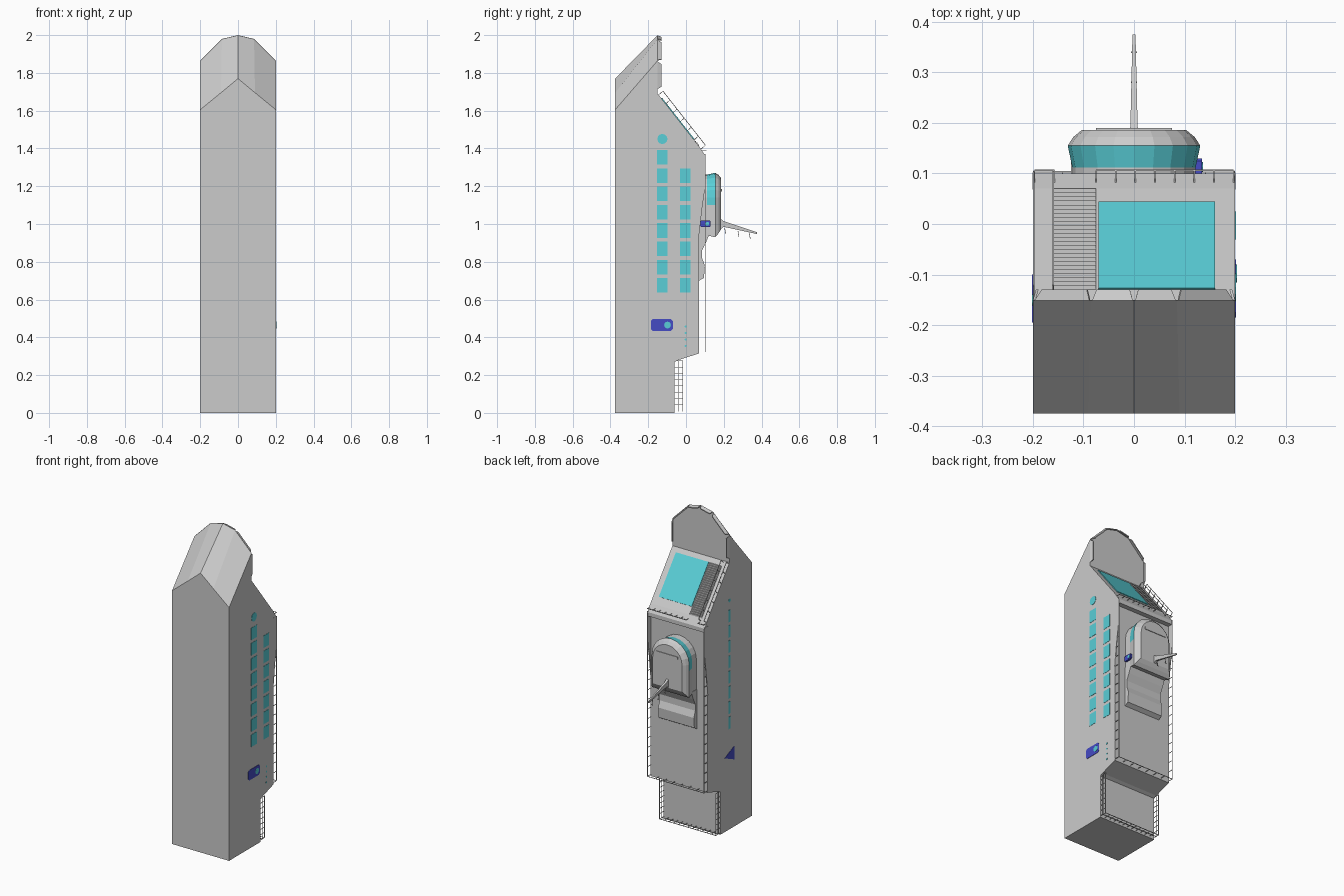
import bpy, bmesh, math
from mathutils import Vector

if "Cube" in bpy.data.objects:
    bpy.data.objects.remove(bpy.data.objects["Cube"])


def material(name, col):
    m = bpy.data.materials.new(name)
    m.diffuse_color = col
    m.use_nodes = True
    m.node_tree.nodes["Principled BSDF"].inputs["Base Color"].default_value = m.diffuse_color
    return m


CYAN = material("glass_cyan", (0.10, 0.62, 0.68, 1))
BLUE = material("marker_blue", (0.06, 0.07, 0.55, 1))


def finish(name, bm, mats=()):
    bmesh.ops.recalc_face_normals(bm, faces=bm.faces)
    me = bpy.data.meshes.new(name)
    bm.to_mesh(me)
    bm.free()
    for m in mats:
        me.materials.append(m)
    ob = bpy.data.objects.new(name, me)
    bpy.context.collection.objects.link(ob)
    return ob


def add_loft(bm, rings):
    """Skin equal-length rings and cap both ends; returns the side faces."""
    vs = [[bm.verts.new(p) for p in r] for r in rings]
    n, sides = len(vs[0]), []
    for a, b in zip(vs, vs[1:]):
        for i in range(n):
            j = (i + 1) % n
            sides.append(bm.faces.new((a[i], a[j], b[j], b[i])))
    bm.faces.new(vs[0])
    bm.faces.new(vs[-1])
    return sides


def loft(name, rings, mat=None):
    bm = bmesh.new()
    add_loft(bm, rings)
    return finish(name, bm, [mat] if mat else [])


def prism(name, yz, x0, x1, mat=None):
    return loft(name, [[(x, y, z) for y, z in yz] for x in (x0, x1)], mat)


def rect(y0, y1, z0, z1):
    return [(y0, z0), (y1, z0), (y1, z1), (y0, z1)]


def disc(y, z, r, n=12):
    return [(y + r * math.cos(2 * math.pi * i / n), z + r * math.sin(2 * math.pi * i / n)) for i in range(n)]


def bar(bm, p, q, r=0.0022):
    p, q = Vector(p), Vector(q)
    d = (q - p).normalized()
    u = d.orthogonal().normalized() * r
    v = d.cross(u)
    add_loft(bm, [[c + u, c + v, c - u, c - v] for c in (p, q)])


def rail(name, path, up, gap, levels=(1,)):
    """Posts along a path with one or more lengthwise bars."""
    bm = bmesh.new()
    up = Vector(up)
    for p, q in zip(path, path[1:]):
        p, q = Vector(p), Vector(q)
        for k in levels:
            bar(bm, p + up * k, q + up * k)
        n = max(1, round((q - p).length / gap))
        for i in range(n + 1):
            c = p.lerp(q, i / n)
            bar(bm, c, c + up, 0.0018)
    return finish(name, bm)


def slope_z(y):
    return 1.69 - 1.273 * (y + 0.15)


# hull with faceted bow
keel = [(-.2, 0), (.2, 0), (.2, 1.605), (.09, 1.695), (0, 1.77), (-.09, 1.695), (-.2, 1.605)]
deck = [(-.2, 0), (.2, 0), (.2, 1.865), (.085, 1.98), (0, 2.0), (-.085, 1.98), (-.2, 1.865)]
loft("hull", [[(x, -.375, z) for x, z in keel], [(x, -.15, z) for x, z in deck]])

# upper body: stern step, main deck, sloping front
prism("upper_body", [(-.15, 0), (-.06, 0), (-.06, .27), (-.04, .28), (.07, .315), (.07, 1.34), (.1, 1.34),
                     (.1, 1.365), (.07, slope_z(.07)), (-.15, 1.69)], -.2, .2)

# bow bulwark panels, leaning inward
edge = [(.2, 1.71)] + deck[2:] + [(-.2, 1.71)]
bm = bmesh.new()
for (ax, az), (bx, bz) in zip(edge, edge[1:]):
    a, b, c = Vector((ax, -.151, az)), Vector((bx, -.151, bz)), Vector((0, -.151, 1.75))
    rings = []
    for y, t, s in ((0, .03, 1), (.021, .1, .97)):
        p, q = a.lerp(b, t), b.lerp(a, t)
        ring = [c + (p - c) * s, c + (q - c) * s, c + (q - c) * (s - .025), c + (p - c) * (s - .025)]
        rings.append([v + Vector((0, y, 0)) for v in ring])
    add_loft(bm, rings)
finish("bow_bulwark", bm)

# tapering side bulwarks
for s, side in ((1, "right"), (-1, "left")):
    prism("bulwark_" + side, [(.068, .93), (.085, 1.08), (.102, 1.2), (.102, 1.37), (.068, 1.37)], s * .196, s * .201)

# sloped skylight
prism("skylight", [(-.13, slope_z(-.13)), (.04, slope_z(.04)), (.044, slope_z(.04) + .003),
                   (-.127, slope_z(-.13) + .003)], -.07, .16, CYAN)

# stairs beside the skylight
bm = bmesh.new()
for i in range(25):
    y0 = -.13 + i * .008
    y1 = y0 + .008
    tri = [(y0, slope_z(y0)), (y1, slope_z(y1)), (y1, slope_z(y0))]
    add_loft(bm, [[(x, y, z) for y, z in tri] for x in (-.16, -.075)])
finish("stairs", bm)

# railings
for x in (-.16, -.198):
    rail("stair_rail", [(x, -.145, slope_z(-.145)), (x, .08, slope_z(.08))], (0, .023, .02), .06)
rail("main_rail", [(.198, .07, 1.36), (.198, .07, .325), (-.198, .07, .325), (-.198, .07, 1.36)], (0, .033, 0), .06)
rail("front_rail_long", [(-.075, .08, 1.39), (.197, .08, 1.39)], (0, .026, 0), .04)
rail("front_rail_short", [(-.197, .08, 1.39), (-.157, .08, 1.39)], (0, .026, 0), .04)
rail("stern_rail", [(.197, -.06, .275), (.197, -.06, .01), (-.197, -.06, .01), (-.197, -.06, .275)],
     (0, .043, 0), .033, (.5, 1))


# control tower: arched, with a glazed upper band
def arch(y, w, zb):
    pts = [(w, zb), (w, 1.1)]
    pts += [(w * math.cos(math.pi * i / 10), 1.14 + w * math.sin(math.pi * i / 10)) for i in range(11)]
    pts += [(-w, 1.1), (-w, zb)]
    return [(x, y, z) for x, z in pts]


bm = bmesh.new()
sides = add_loft(bm, [arch(.07, .122, .94), arch(.112, .122, .94), arch(.155, .131, .93), arch(.172, .12, .95),
                      arch(.186, .103, .972)])
for f in sides:
    c = f.calc_center_median()
    if .12 < c.y < .15 and c.z > 1.1:
        f.material_index = 1
finish("control_tower", bm, [material("tower_grey", (.8, .8, .8, 1)), CYAN])
prism("radar_bar", rect(.184, .19, 1.172, 1.186), -.075, .075)

# stepped block below the tower
prism("tower_base", [(.07, .95), (.125, .95), (.105, .9), (.085, .86), (.085, .82), (.1, .78), (.095, .715),
                     (.07, .7)], -.125, .125)

# mast with hanging aerials
loft("mast", [[(-w, y, z0), (w, y, z0), (w, y, z1), (-w, y, z1)]
              for y, w, z0, z1 in ((.18, .008, .97, 1.03), (.2, .007, .985, 1.015), (.375, .003, .947, .957))])
bm = bmesh.new()
for y in (.21, .28, .34):
    z = .98 - (y - .2) * .2
    bar(bm, (0, y - .005, z), (0, y, z - .03))
    bar(bm, (-.006, y, z - .03), (.006, y, z - .03))
finish("aerials", bm)

# side windows: two columns on the right, one narrow column on the left
for s, y0, y1, n in ((1, -.153, -.097, 8), (1, -.031, .025, 7), (-1, -.16, -.14, 8)):
    for i in range(n):
        z = .637 + i * .0967
        prism("window", rect(y0, y1, z, z + .077), s * .197, s * .2015, CYAN)
prism("porthole_right", disc(-.125, 1.45, .027), .197, .2015, CYAN)
prism("porthole_left", disc(-.15, 1.45, .011), -.197, -.2015, CYAN)
for i in range(4):
    prism("small_light", disc(-.002, .355 + i * .034, .006, 6), .197, .2015, CYAN)


# side markers
def plate(y0, y1, z0, z1, c):
    return [(y0 + c, z0), (y1 - c, z0), (y1, z0 + c), (y1, z1 - c), (y1 - c, z1), (y0 + c, z1), (y0, z1 - c), (y0, z0 + c)]


prism("side_marker", plate(-.185, -.07, .433, .497, .01), .197, .202, BLUE)
prism("side_marker_dot", disc(-.098, .465, .018), .197, .2035, CYAN)
prism("left_marker", [(-.1, .468), (-.195, .51), (-.195, .426)], -.197, -.202, BLUE)
prism("tower_marker", plate(.075, .13, .984, 1.018, .005), .12, .134, BLUE)
prism("tower_marker_dot", disc(.113, 1.001, .01), .12, .136, CYAN)
